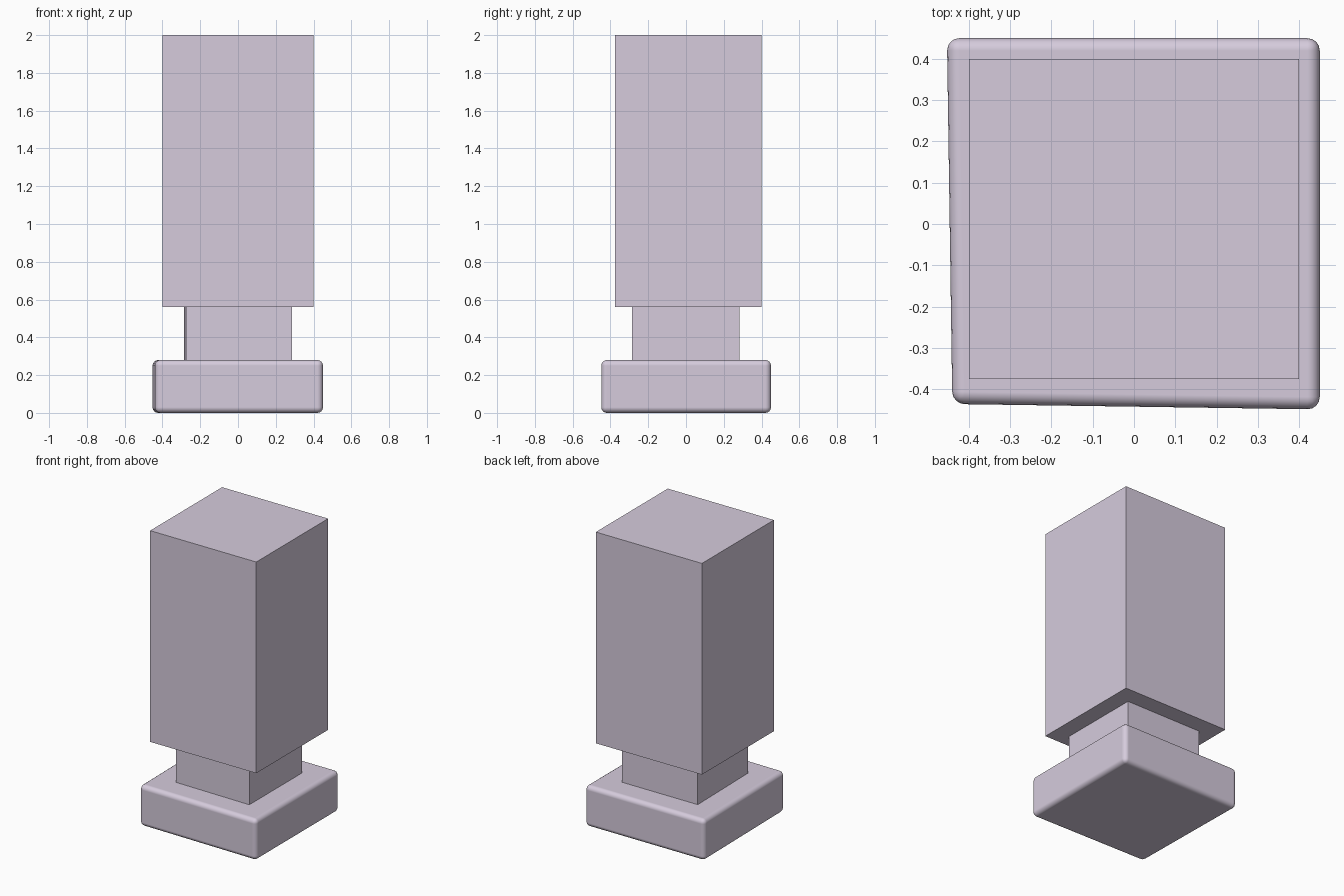
import bpy
import bmesh

if "Cube" in bpy.data.objects:
    bpy.data.objects.remove(bpy.data.objects["Cube"])

lavender = bpy.data.materials.new("pale_lavender")
lavender.diffuse_color = (0.67, 0.60, 0.72, 1.0)
lavender.use_nodes = True
lavender.node_tree.nodes["Principled BSDF"].inputs["Base Color"].default_value = lavender.diffuse_color


def prism(name, outline, z0, z1, bevel=0.0):
    """Extrude a counter-clockwise outline from z0 to z1, optionally rounding all edges."""
    bm = bmesh.new()
    bottom = bm.faces.new([bm.verts.new((x, y, z0)) for x, y in outline])
    ext = bmesh.ops.extrude_face_region(bm, geom=[bottom], use_keep_orig=True)
    top = [g for g in ext["geom"] if isinstance(g, bmesh.types.BMVert)]
    bmesh.ops.translate(bm, verts=top, vec=(0, 0, z1 - z0))
    bmesh.ops.recalc_face_normals(bm, faces=bm.faces)
    mesh = bpy.data.meshes.new(name)
    bm.to_mesh(mesh)
    bm.free()
    mesh.materials.append(lavender)
    obj = bpy.data.objects.new(name, mesh)
    bpy.context.collection.objects.link(obj)
    if bevel:
        mod = obj.modifiers.new("rounded_edges", "BEVEL")
        mod.width = bevel
        mod.segments = 4
        mod.harden_normals = True
        mesh.polygons.foreach_set("use_smooth", [True] * len(mesh.polygons))
    return obj


# Slightly skewed rounded plinth
prism("base", [(-0.44, -0.436), (0.45, -0.449), (0.45, 0.45), (-0.453, 0.45)],
      0.0, 0.28, bevel=0.03)

# Narrow neck with the same skew
prism("neck", [(-0.276, -0.276), (0.285, -0.285), (0.285, 0.282), (-0.286, 0.282)],
      0.28, 0.56)

# Tall sharp-edged block
prism("column", [(-0.4, -0.375), (0.4, -0.375), (0.4, 0.4), (-0.4, 0.4)],
      0.56, 2.0)
